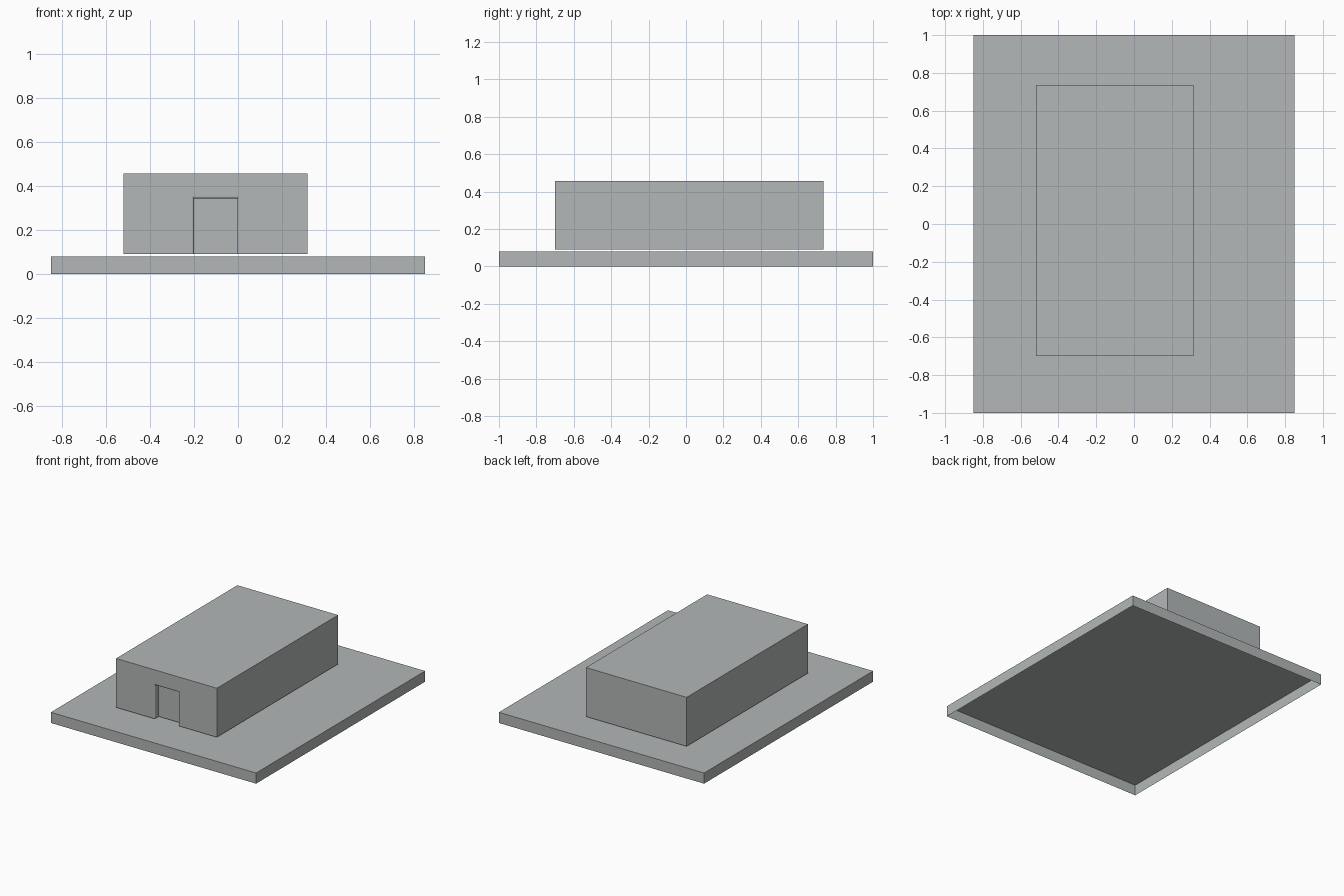
import bpy, bmesh, math

default = bpy.data.objects.get("Cube")
if default:
    bpy.data.objects.remove(default, do_unlink=True)

# Single flat colour
grey = bpy.data.materials.new("light_grey")
grey.use_nodes = True
colour = (0.45, 0.475, 0.475, 1)
grey.diffuse_color = colour
grey.node_tree.nodes["Principled BSDF"].inputs["Base Color"].default_value = colour


def finish(bm, name):
    bmesh.ops.recalc_face_normals(bm, faces=bm.faces)
    # Open shells: make sure the roof side points outward
    top = max(bm.faces, key=lambda f: f.calc_center_median().z)
    if top.normal.z < 0:
        bmesh.ops.reverse_faces(bm, faces=bm.faces)
    mesh = bpy.data.meshes.new(name)
    bm.to_mesh(mesh)
    bm.free()
    mesh.materials.append(grey)
    obj = bpy.data.objects.new(name, mesh)
    bpy.context.scene.collection.objects.link(obj)
    return obj


def open_box(x0, x1, y0, y1, z0, z1, skip_front=False):
    """Thin shell, open underneath; returns the bmesh and the front corners."""
    bm = bmesh.new()
    plan = [(x0, y0), (x1, y0), (x1, y1), (x0, y1)]
    low = [bm.verts.new((x, y, z0)) for x, y in plan]
    high = [bm.verts.new((x, y, z1)) for x, y in plan]
    bm.faces.new(high)
    for i in range(1 if skip_front else 0, 4):
        j = (i + 1) % 4
        bm.faces.new((low[i], low[j], high[j], high[i]))
    return bm, (low[0], high[0], high[1], low[1])


# Ground slab
slab, _ = open_box(-0.85, 0.85, -1, 1, 0, 0.08)
finish(slab, "ground_slab")

# Building with a recessed doorway
FRONT, BOTTOM = -0.70, 0.09
LEFT, RIGHT, HEAD = -0.20, -0.003, 0.343
DEPTH, ROUND = 0.047, 0.008
bm, (low_l, high_l, high_r, low_r) = open_box(
    -0.52, 0.315, FRONT, 0.735, BOTTOM, 0.457, skip_front=True)


def door_ring(offset, depth):
    pts = [(LEFT - offset, BOTTOM), (LEFT - offset, HEAD + offset),
           (RIGHT + offset, HEAD + offset), (RIGHT + offset, BOTTOM)]
    return [bm.verts.new((x, FRONT + depth, z)) for x, z in pts]


# Rounded lip, then straight jambs back to the door panel
rings = []
for step in range(4):
    a = step / 3 * math.pi / 2
    rings.append(door_ring(ROUND * (1 - math.sin(a)), ROUND * (1 - math.cos(a))))
rings.append(door_ring(0, DEPTH))
for a, b in zip(rings, rings[1:]):
    for i in range(3):
        bm.faces.new((a[i], a[i + 1], b[i + 1], b[i]))
bm.faces.new(rings[-1])

# Front wall around the doorway
lip = rings[0]
bm.faces.new((low_l, high_l, lip[1], lip[0]))
bm.faces.new((high_l, high_r, lip[2], lip[1]))
bm.faces.new((high_r, low_r, lip[3], lip[2]))
finish(bm, "building")
